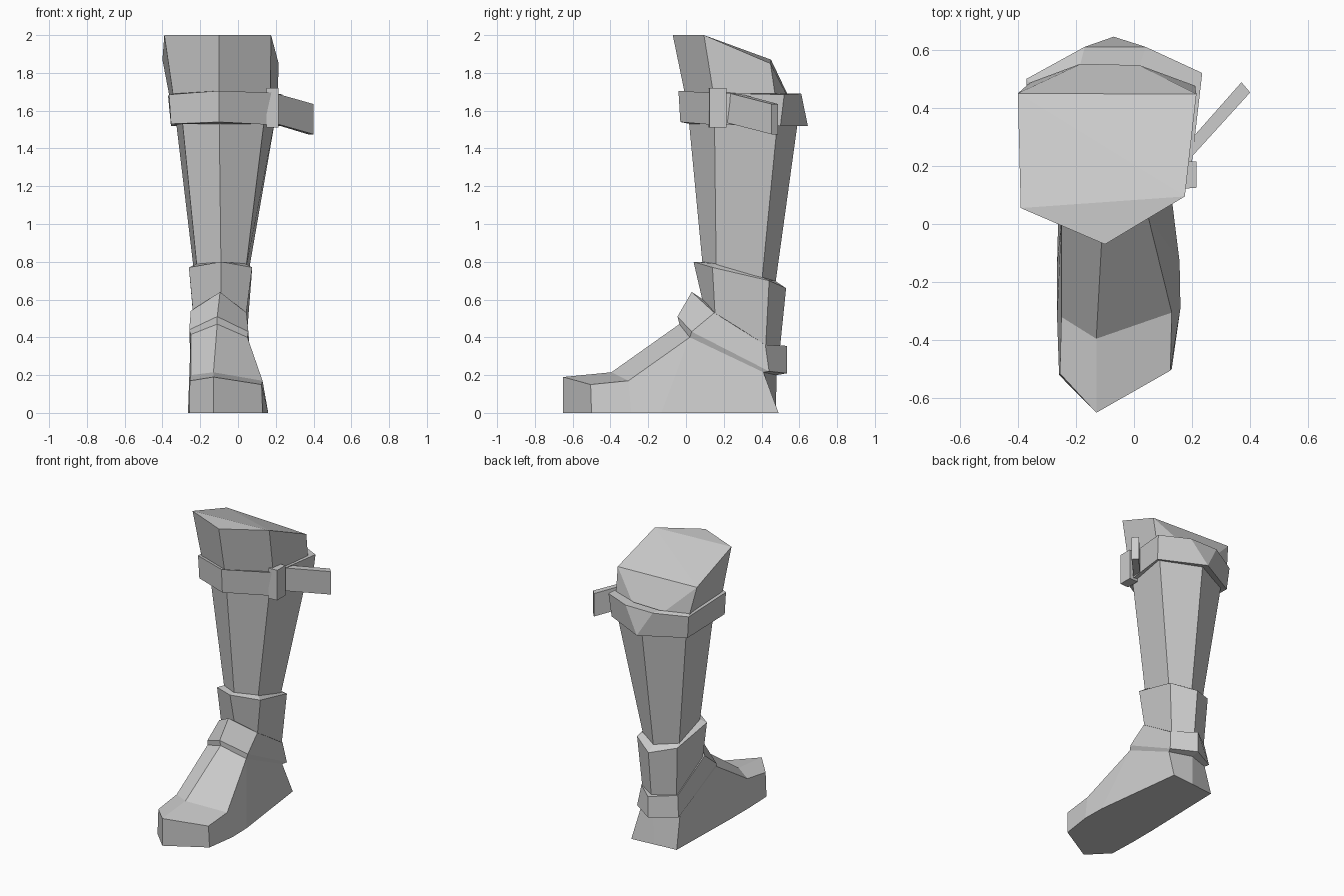
import bpy, bmesh

leather = bpy.data.materials.new("grey leather")
leather.diffuse_color = (0.6, 0.6, 0.6, 1)


def finish(name, bm):
    """Weld, orient and store a mesh with flat faces."""
    bmesh.ops.remove_doubles(bm, verts=bm.verts, dist=0.0005)
    bmesh.ops.recalc_face_normals(bm, faces=bm.faces)
    me = bpy.data.meshes.new(name)
    bm.to_mesh(me)
    bm.free()
    me.materials.append(leather)
    ob = bpy.data.objects.new(name, me)
    bpy.context.collection.objects.link(ob)
    return ob


def loft(name, rings, cap_start=False, cap_end=False):
    """Skin closed rings that have equal point counts."""
    bm = bmesh.new()
    rows = [[bm.verts.new(p) for p in r] for r in rings]
    n = len(rows[0])
    for a, b in zip(rows, rows[1:]):
        for i in range(n):
            j = (i + 1) % n
            bm.faces.new((a[i], a[j], b[j], b[i]))
    if cap_start:
        bm.faces.new(rows[0])
    if cap_end:
        bm.faces.new(rows[-1])
    return finish(name, bm)


# Rings run: front, front right, back right, back (one or two), back left, front left
shaft_top = [(-.10, .01, 1.60), (.145, .15, 1.60), (.205, .49, 1.60),
             (-.07, .60, 1.60), (-.335, .47, 1.60), (-.30, .11, 1.60)]
shaft_low = [(-.09, .09, .76), (.04, .16, .75), (.045, .40, .68),
             (-.08, .47, .66), (-.225, .40, .68), (-.215, .16, .75)]
loft("shaft", [shaft_low, shaft_top], True, True)

# Flared top cuff with sloping lid
cuff_low = [(-.10, 0, 1.66), (.17, .15, 1.66), (.21, .475, 1.66),
            (.02, .545, 1.66), (-.185, .55, 1.66), (-.36, .485, 1.66), (-.34, .09, 1.66)]
bm = bmesh.new()
low = [bm.verts.new(p) for p in cuff_low]
f, fr, br, bl, fl = [bm.verts.new(p) for p in (
    (-.10, -.07, 2), (.175, .095, 2), (.215, .447, 1.85), (-.40, .45, 1.87), (-.39, .055, 2))]
for face in ((low[0], low[1], fr, f), (low[1], low[2], br, fr), (low[2], low[3], br),
             (low[3], low[4], bl, br), (low[4], low[5], bl), (low[5], low[6], fl, bl),
             (low[6], low[0], f, fl), (f, fr, fl), (fl, fr, bl), (fr, br, bl), low):
    bm.faces.new(face)
finish("top_cuff", bm)

# Strap around the calf, with a pointed back
strap_top = [(-.10, -.04, 1.705), (.19, .13, 1.695), (.235, .52, 1.685),
             (.04, .61, 1.69), (-.17, .61, 1.69), (-.37, .50, 1.675), (-.365, .08, 1.685)]
strap_low = [(-.10, -.03, 1.54), (.175, .14, 1.525), (.225, .50, 1.52),
             (-.07, .645, 1.52), (-.07, .645, 1.52), (-.355, .49, 1.52), (-.355, .08, 1.53)]
hole = [(-.10, .02, 1.53), (.14, .15, 1.53), (.2, .48, 1.53),
        (-.07, .595, 1.53), (-.07, .595, 1.53), (-.33, .46, 1.53), (-.29, .11, 1.53)]
inner = [(x, y, 1.69) for x, y, z in cuff_low]
loft("calf_strap", [inner, strap_top, strap_low, hole])

# Ankle collar
collar_top = [(-.09, .04, .80), (.075, .14, .77), (.07, .44, .70),
              (-.08, .53, .66), (-.24, .44, .70), (-.26, .14, .77)]
collar_low = [(-.09, .10, .54), (.04, .155, .50), (.04, .42, .32),
              (-.08, .495, .32), (-.22, .42, .32), (-.235, .155, .50)]
rim = [(x, y, z + .04) for x, y, z in shaft_low]
loft("ankle_collar", [collar_low, collar_top, rim], True)

# Slanted ankle strap
ankle_top = [(-.095, .03, .64), (.045, .15, .53), (.05, .42, .36),
             (-.08, .535, .355), (-.23, .42, .36), (-.25, .15, .54)]
ankle_low = [(-.11, -.045, .51), (.055, .03, .43), (.07, .44, .22),
             (-.08, .535, .21), (-.25, .44, .22), (-.258, .03, .44)]
foot_top = [(-.11, -.035, .47), (.05, .02, .40), (.055, .41, .215),
            (-.08, .48, .20), (-.24, .41, .215), (-.25, .02, .415)]
ankle_in = [(-.09, .09, .60), (.035, .155, .53), (.04, .41, .36),
            (-.08, .495, .355), (-.22, .41, .36), (-.235, .155, .53)]
loft("ankle_strap", [ankle_in, ankle_top, ankle_low, foot_top])

# Foot sections: left sole, left top, middle top, right top, right sole, middle sole
F, FR, BR, B, BL, FL = foot_top
sections = [
    [(-.258, -.52, 0), (-.255, -.515, .17), (-.13, -.65, .19),
     (.125, -.505, .15), (.13, -.50, 0), (-.13, -.65, 0)],
    [(-.265, -.32, 0), (-.25, -.32, .20), (-.13, -.395, .215),
     (.13, -.305, .17), (.16, -.29, 0), (-.10, -.30, 0)],
    [(-.265, -.14, 0), FL, F, FR, (.157, -.13, 0), (-.08, -.14, 0)],
    [(-.25, .46, 0), BL, B, BR, (.08, .49, 0), (-.085, .475, 0)]]
bm = bmesh.new()
rows = [[bm.verts.new(p) for p in s] for s in sections]
for a, b in zip(rows, rows[1:]):
    for i in range(6):
        bm.faces.new((a[i], a[(i + 1) % 6], b[(i + 1) % 6], b[i]))
for r in (rows[0], rows[-1]):
    bm.faces.new((r[0], r[1], r[2], r[5]))
    bm.faces.new((r[5], r[2], r[3], r[4]))
finish("foot", bm)

# Buckle block and loose strap end
loft("buckle", [[(.15, .12, z), (.215, .125, z), (.215, .215, z), (.15, .215, z)]
                for z in (1.51, 1.72)], True, True)
loft("strap_end", [
    [(.17, .20, 1.54), (.17, .20, 1.70), (.155, .245, 1.70), (.155, .245, 1.54)],
    [(.40, .453, 1.475), (.40, .453, 1.635), (.37, .488, 1.635), (.37, .488, 1.475)]],
    True, True)
